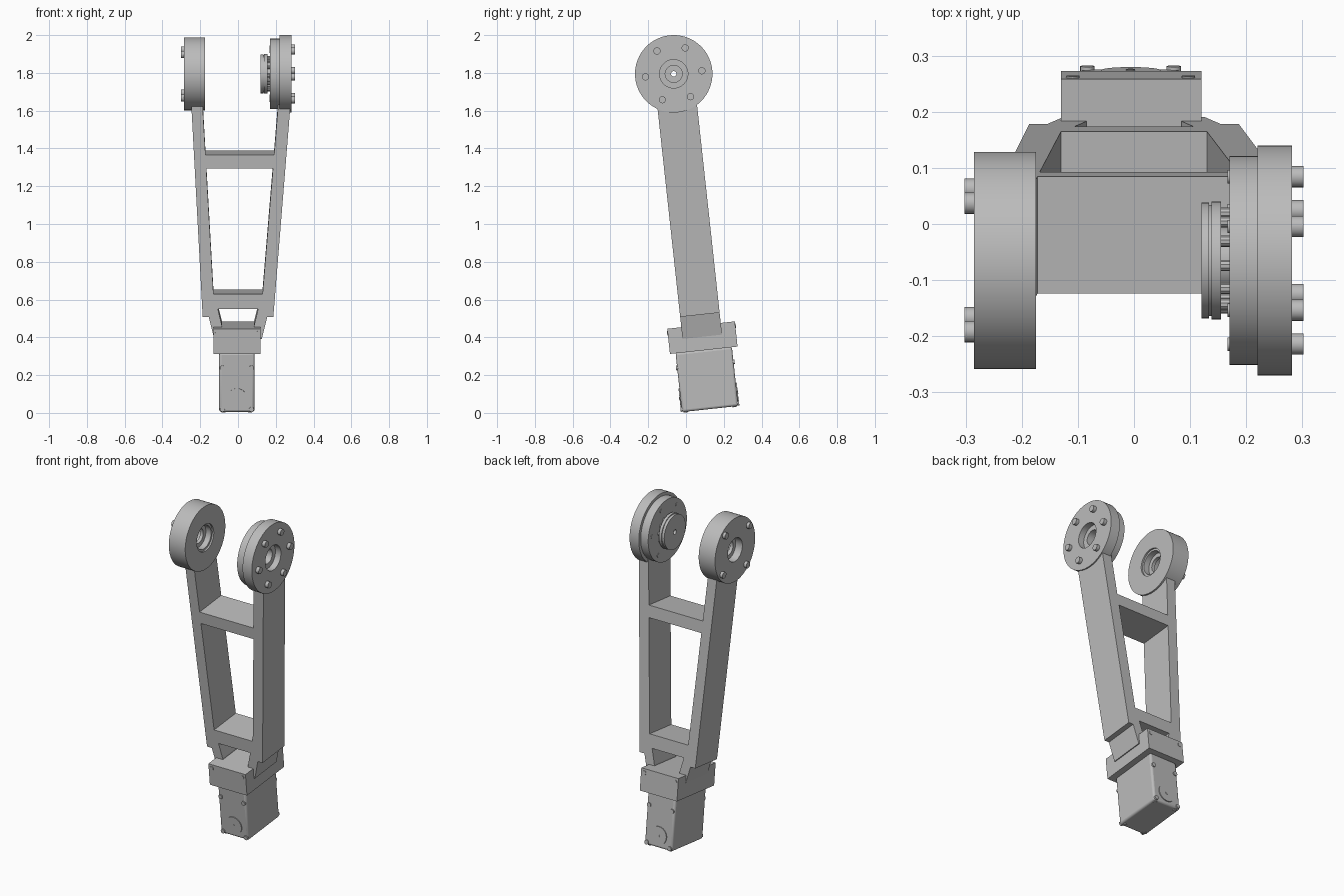
import bpy, bmesh, math
from mathutils import Matrix, Vector

cube = bpy.data.objects.get("Cube")
if cube:
    bpy.data.objects.remove(cube)

grey = bpy.data.materials.new("plain_grey")
grey.use_nodes = True
grey.diffuse_color = (0.5, 0.5, 0.5, 1)
grey.node_tree.nodes["Principled BSDF"].inputs["Base Color"].default_value = (0.5, 0.5, 0.5, 1)

# The whole leg is modelled upright around the hub axis, then leaned
TILT = math.radians(6.2)
PLACE = Matrix.Translation((0, -0.065, 1.795)) @ Matrix.Rotation(TILT, 4, 'X')
HALF = 0.105            # half depth of arms and crossbars


def finish(name, bm, smooth=False, bevel=0):
    bmesh.ops.remove_doubles(bm, verts=bm.verts, dist=1e-5)
    bmesh.ops.recalc_face_normals(bm, faces=bm.faces)
    me = bpy.data.meshes.new(name)
    bm.to_mesh(me)
    bm.free()
    me.materials.append(grey)
    ob = bpy.data.objects.new(name, me)
    bpy.context.collection.objects.link(ob)
    ob.matrix_world = PLACE
    if bevel:
        mod = ob.modifiers.new("edge_bevel", 'BEVEL')
        mod.width, mod.segments = bevel, 3
    if smooth:
        bpy.ops.object.select_all(action='DESELECT')
        ob.select_set(True)
        bpy.context.view_layer.objects.active = ob
        bpy.ops.object.shade_smooth_by_angle(angle=math.radians(30))
    return ob


def extrude_profile(name, pts, half=HALF):
    """Close an (x, height) outline and extrude it through the depth."""
    bm = bmesh.new()
    face = bm.faces.new([bm.verts.new((x, -half, w)) for x, w in pts])
    new = bmesh.ops.extrude_face_region(bm, geom=[face])["geom"]
    bmesh.ops.translate(bm, vec=(0, 2 * half, 0),
                        verts=[g for g in new if isinstance(g, bmesh.types.BMVert)])
    return finish(name, bm)


def box(name, x0, x1, half, w0, w1, bevel=0):
    bm = bmesh.new()
    bmesh.ops.create_cube(bm, size=1)
    bmesh.ops.scale(bm, vec=(x1 - x0, 2 * half, w1 - w0), verts=bm.verts)
    bmesh.ops.translate(bm, vec=((x0 + x1) / 2, 0, (w0 + w1) / 2), verts=bm.verts)
    return finish(name, bm, bool(bevel), bevel)


def lathe(name, pts, segs=64):
    """Spin a closed (x, radius) outline round the hub axis."""
    bm = bmesh.new()
    rings = []
    for i in range(segs):
        t = math.tau * i / segs
        rings.append([bm.verts.new((x, r * math.cos(t), r * math.sin(t))) for x, r in pts])
    for i in range(segs):
        a, b = rings[i], rings[(i + 1) % segs]
        for j in range(len(pts)):
            k = (j + 1) % len(pts)
            bm.faces.new((a[j], a[k], b[k], b[j]))
    return finish(name, bm, True)


def studs(name, centres, radius, length, axis, segs=16):
    """Short cylinders, all lying along one axis."""
    bm = bmesh.new()
    turn = Vector((0, 0, 1)).rotation_difference(Vector(axis)).to_matrix().to_4x4()
    for c in centres:
        bmesh.ops.create_cone(bm, cap_ends=True, segments=segs, radius1=radius,
                              radius2=radius, depth=length,
                              matrix=Matrix.Translation(c) @ turn)
    return finish(name, bm, True)


def circle(x, r, count, start=0):
    return [(x, r * math.cos(math.radians(start) + math.tau * i / count),
             r * math.sin(math.radians(start) + math.tau * i / count)) for i in range(count)]


# Tapering arms with stepped tabs that enter the collar
def arm(name, side, top_out, top_in):
    pts = [(top_out, -0.14), (0.187, -1.283), (0.155, -1.283), (0.126, -1.40),
           (0.08, -1.40), (0.085, -1.33), (0.107, -1.24), (0.13, -1.16), (top_in, -0.14)]
    extrude_profile(name, [(side * x, w) for x, w in pts])


arm("left_arm", 1, 0.279, 0.214)
arm("right_arm", -1, 0.248, 0.188)

# Crossbars
extrude_profile("upper_crossbar", [(-0.176, -0.42), (0.196, -0.42), (0.19, -0.492), (-0.172, -0.492)])
extrude_profile("lower_crossbar", [(-0.135, -1.161), (0.135, -1.161), (0.115, -1.241), (-0.115, -1.241)])

# Hubs
lathe("right_hub", [(-0.175, 0.193), (-0.175, 0.082), (-0.185, 0.082), (-0.185, 0.07),
                    (-0.22, 0.07), (-0.22, 0.045), (-0.24, 0.045), (-0.24, 0.07),
                    (-0.285, 0.07), (-0.285, 0.193)])
lathe("left_hub", [(0.17, 0.186), (0.22, 0.186), (0.22, 0.205), (0.282, 0.205),
                   (0.282, 0.075), (0.245, 0.075), (0.245, 0.045), (0.17, 0.045)])
lathe("output_disc", [(0.12, 0.014), (0.12, 0.103), (0.134, 0.103), (0.134, 0.099),
                      (0.138, 0.099), (0.138, 0.105), (0.155, 0.105), (0.155, 0.06),
                      (0.175, 0.06), (0.175, 0.014)])

# Hub fasteners
AX = (1, 0, 0)
studs("left_hub_bolts", circle(0.286, 0.15, 6), 0.019, 0.032, AX)
studs("right_hub_bolts", circle(-0.286, 0.163, 4, 45), 0.019, 0.032, AX)
studs("left_hub_inner_screws", circle(0.17, 0.15, 6), 0.012, 0.006, AX)
studs("output_disc_screws", circle(0.163, 0.085, 12), 0.01, 0.02, AX, 10)

# Collar and motor
box("collar", -0.13, 0.12, 0.18, -1.472, -1.338)
box("motor", -0.1, 0.087, 0.15, -1.785, -1.47, bevel=0.012)
MID = -0.006
FB = (0, 1, 0)
for label, s in (("front", -1), ("back", 1)):
    studs(label + "_collar_screws", [(MID + d, s * 0.18, -1.362) for d in (-0.103, 0.103)],
          0.012, 0.006, FB)
    studs(label + "_motor_cap", [(MID, s * 0.15, -1.712)], 0.053, 0.01, FB, 48)
    studs(label + "_motor_cap_centre", [(MID, s * 0.154, -1.712)], 0.008, 0.006, FB)
    studs(label + "_motor_screws",
          [(MID + d, s * 0.147, w) for d in (-0.077, 0.077) for w in (-1.55, -1.77)],
          0.013, 0.018, FB)
# Screws under the motor
studs("motor_base_screws", [(MID + d, v, -1.785) for d in (-0.07, 0.07) for v in (-0.13, 0.13)],
      0.011, 0.008, (0, 0, 1))
